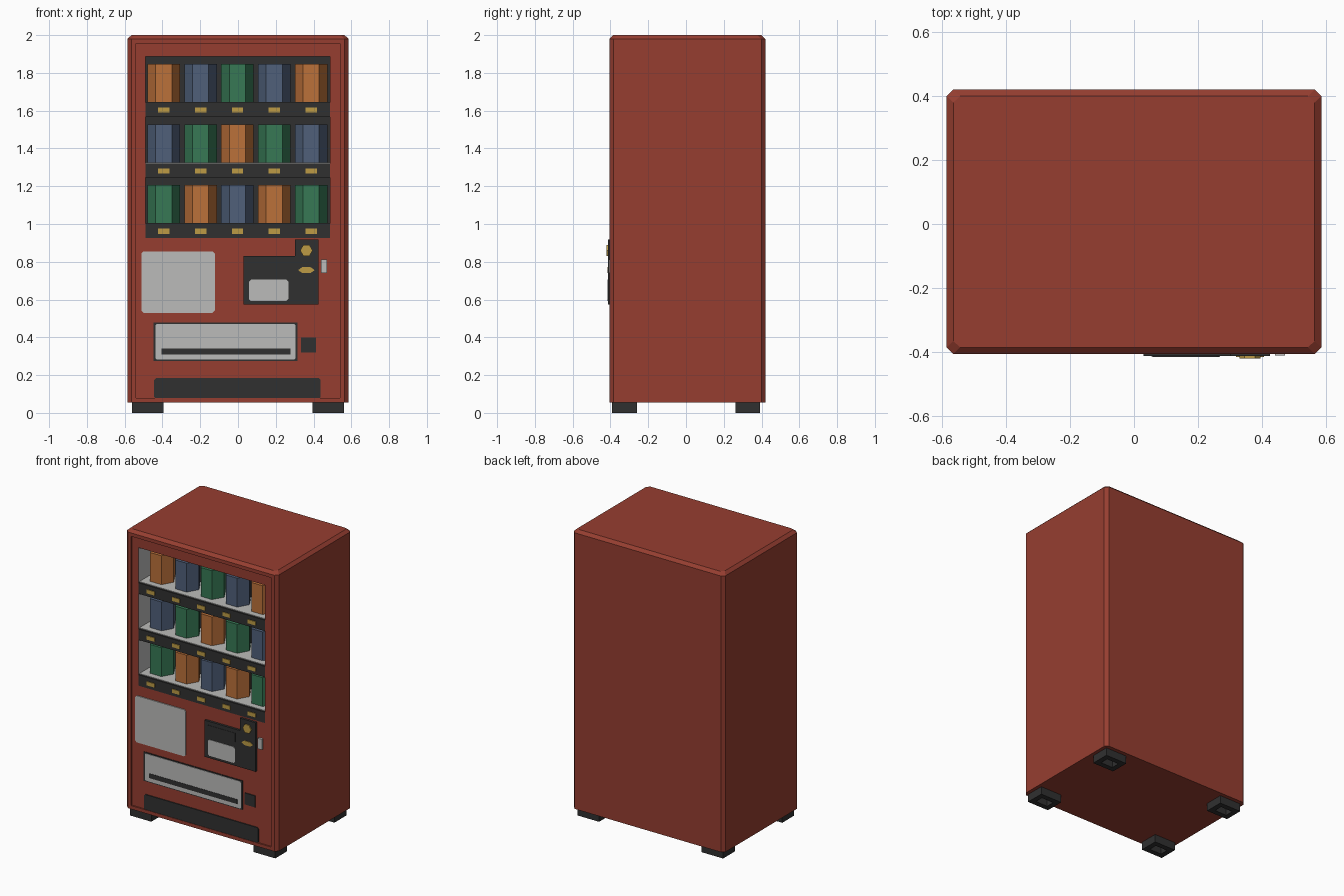
import bpy, bmesh, math

if "Cube" in bpy.data.objects:
    bpy.data.objects.remove(bpy.data.objects["Cube"])


def material(name, rgb):
    m = bpy.data.materials.new(name)
    m.diffuse_color = (*rgb, 1)
    m.use_nodes = True
    m.node_tree.nodes["Principled BSDF"].inputs["Base Color"].default_value = m.diffuse_color
    return m


RED = material("red paint", (0.305, 0.048, 0.030))
DARK = material("dark plastic", (0.030, 0.030, 0.030))
GREY = material("light grey", (0.50, 0.50, 0.49))
GOLD = material("gold", (0.51, 0.33, 0.06))
ORANGE = material("orange", (0.50, 0.165, 0.042))
BLUE = material("slate blue", (0.08, 0.117, 0.195))
GREEN = material("green", (0.038, 0.19, 0.091))


def finish(bm, name, *mats):
    me = bpy.data.meshes.new(name)
    bm.to_mesh(me)
    bm.free()
    for m in mats:
        me.materials.append(m)
    ob = bpy.data.objects.new(name, me)
    bpy.context.collection.objects.link(ob)
    return ob


def prism_bm(pts, vec):
    """Closed prism: polygon of 3D points swept along vec."""
    bm = bmesh.new()
    f = bm.faces.new([bm.verts.new(p) for p in pts])
    r = bmesh.ops.extrude_face_region(bm, geom=[f], use_keep_orig=True)
    bmesh.ops.translate(bm, vec=vec, verts=[v for v in r["geom"] if isinstance(v, bmesh.types.BMVert)])
    bmesh.ops.recalc_face_normals(bm, faces=bm.faces)
    return bm


def plate(name, pts, y_back, y_front, mat):
    """Front-facing plate from an x-z outline."""
    return finish(prism_bm([(x, y_back, z) for x, z in pts], (0, y_front - y_back, 0)), name, mat)


def rect(x0, x1, z0, z1, c=0.0):
    """Rectangle outline with optional cut corners."""
    if not c:
        return [(x0, z0), (x1, z0), (x1, z1), (x0, z1)]
    return [(x0 + c, z0), (x1 - c, z0), (x1, z0 + c), (x1, z1 - c),
            (x1 - c, z1), (x0 + c, z1), (x0, z1 - c), (x0, z0 + c)]


def ngon(cx, cz, rx, rz, n=6):
    return [(cx + rx * math.cos(i * math.tau / n), cz + rz * math.sin(i * math.tau / n)) for i in range(n)]


PANEL = -0.396          # recessed front panel
BACK = -0.17            # back of the display cavity
WX0, WX1, WZ0, WZ1 = -0.49, 0.487, 0.928, 1.887


def extrude_in(bm, face, y):
    new = bmesh.ops.extrude_discrete_faces(bm, faces=[face])["faces"][0]
    for v in new.verts:
        v.co.y = y
    return new


# Cabinet: cut-corner footprint, chamfered top, recessed front and display cavity
bm = prism_bm([(x, y, 0.055) for x, y in rect(-0.585, 0.585, -0.406, 0.42, 0.021)], (0, 0, 1.925))
top = max(bm.faces, key=lambda f: f.calc_center_median().z)
top = bmesh.ops.extrude_discrete_faces(bm, faces=[top])["faces"][0]
for v in top.verts:
    v.co.x *= 0.564 / 0.585
    v.co.y = 0.007 + (v.co.y - 0.007) * 0.392 / 0.413
    v.co.z = 2.0
bm.normal_update()
front = min(bm.faces, key=lambda f: f.calc_center_median().y)
bmesh.ops.inset_region(bm, faces=[front], thickness=0.024, use_even_offset=True)
front = extrude_in(bm, front, PANEL)
bmesh.ops.inset_region(bm, faces=[front], thickness=0.04, use_even_offset=True)
for v in front.verts:
    v.co.x = WX0 if v.co.x < 0 else WX1
    v.co.z = WZ0 if v.co.z < 1 else WZ1
back = extrude_in(bm, front, BACK)
back.material_index = 1
for e in back.edges:
    for f in e.link_faces:
        if f is not back:
            f.material_index = 2
finish(bm, "cabinet", RED, DARK, GREY)

# Feet: hollow square frames
for side, sx in (("left", -1), ("right", 1)):
    for end, cy in (("front", -0.325), ("back", 0.327)):
        bm = prism_bm([(x, y, 0) for x, y in rect(sx * 0.478 - 0.083, sx * 0.478 + 0.083,
                                                  cy - 0.066, cy + 0.066)], (0, 0, 0.056))
        bm.normal_update()
        sole = min(bm.faces, key=lambda f: f.calc_center_median().z)
        bmesh.ops.inset_region(bm, faces=[sole], thickness=0.036, use_even_offset=True)
        sole = bmesh.ops.extrude_discrete_faces(bm, faces=[sole])["faces"][0]
        for v in sole.verts:
            v.co.z = 0.053
        sole.material_index = 1
        finish(bm, f"{end}_{side}_foot", DARK, RED)

# Shelves with price strips, tags and hexagonal cans
rows = [(1.647, "OBGBO"), (1.325, "BGOGB"), (1.006, "GOBOG")]
paint = {"O": ORANGE, "B": BLUE, "G": GREEN}
for r, (z, cans) in enumerate(rows, 1):
    plate(f"shelf_{r}", rect(WX0, WX1, z - 0.03, z), BACK, -0.386, GREY)
    plate(f"shelf_strip_{r}", rect(WX0, WX1, z - 0.08, z - 0.004), -0.386, -0.398, DARK)
    for c, key in enumerate(cans):
        x = -0.393 + c * 0.195
        plate(f"price_tag_{r}_{c + 1}", rect(x - 0.03, x + 0.03, z - 0.058, z - 0.031), -0.398, -0.403, GOLD)
        outline = [(px, py, z) for px, py in ngon(x, -0.27, 0.086, 0.086)]
        finish(prism_bm(outline, (0, 0, 0.201)), f"can_{r}_{c + 1}", paint[key])

# Lower front: poster panel, delivery tray, side lock and vent
plate("poster_panel", rect(-0.512, -0.122, 0.53, 0.855, 0.012), PANEL, -0.403, GREY)
plate("tray_frame", rect(-0.447, 0.314, 0.275, 0.478), PANEL, -0.400, DARK)
plate("tray_flap", rect(-0.436, 0.304, 0.282, 0.471, 0.006), -0.400, -0.403, GREY)
plate("tray_slot", rect(-0.404, 0.277, 0.308, 0.34), -0.403, -0.405, DARK)
plate("lock_plate", rect(0.333, 0.413, 0.32, 0.4), PANEL, -0.403, DARK)
plate("vent_panel", rect(-0.444, 0.438, 0.075, 0.184, 0.01), PANEL, -0.403, DARK)

# Payment unit with its raised corner, display, slot, coin dial and handle
plate("payment_unit", [(0.03, 0.575), (0.425, 0.575), (0.425, 0.917), (0.302, 0.917),
                       (0.302, 0.83), (0.03, 0.83)], PANEL, -0.412, DARK)
plate("note_slot", rect(0.055, 0.268, 0.74, 0.803), -0.412, -0.414, DARK)
plate("change_window", rect(0.058, 0.267, 0.593, 0.705, 0.01), -0.412, -0.415, GREY)
plate("coin_dial", ngon(0.362, 0.86, 0.033, 0.033), -0.412, -0.42, GOLD)
plate("coin_bar", ngon(0.362, 0.756, 0.044, 0.018), -0.412, -0.416, GOLD)
plate("door_handle", rect(0.44, 0.472, 0.74, 0.813), PANEL, -0.411, GREY)
